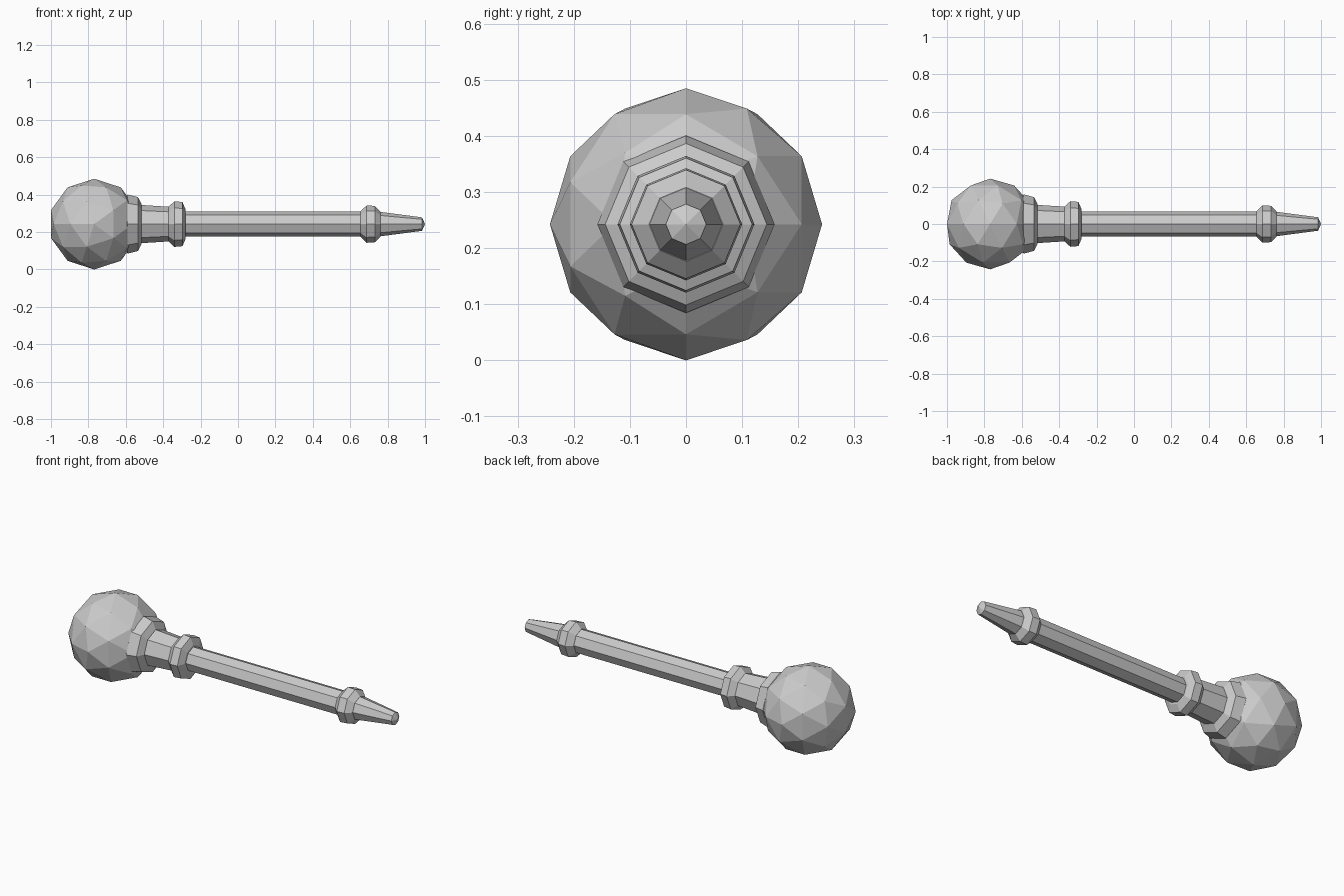
import bpy, bmesh, math
from mathutils import Matrix

cube = bpy.data.objects.get("Cube")
if cube:
    bpy.data.objects.remove(cube, do_unlink=True)

AXIS_Z = 0.2425   # height of the shaft axis, equal to the ball radius
SIDES = 8

grey = bpy.data.materials.new("plain grey")
grey.use_nodes = True
colour = (0.6, 0.6, 0.6, 1.0)
grey.diffuse_color = colour
grey.node_tree.nodes["Principled BSDF"].inputs["Base Color"].default_value = colour


def add_object(name, bm):
    bmesh.ops.recalc_face_normals(bm, faces=bm.faces[:])
    mesh = bpy.data.meshes.new(name)
    bm.to_mesh(mesh)
    bm.free()
    mesh.materials.append(grey)
    obj = bpy.data.objects.new(name, mesh)
    bpy.context.collection.objects.link(obj)
    return obj


def lathe(name, profile):
    """Closed eight-sided turning along x from (x, radius) pairs; radius 0 is a point."""
    bm = bmesh.new()
    rings = []
    for x, r in profile:
        count = SIDES if r > 0 else 1
        rings.append([bm.verts.new((x, r * math.sin(a), AXIS_Z + r * math.cos(a)))
                      for a in (2 * math.pi * i / SIDES for i in range(count))])
    for a, b in zip(rings, rings[1:]):
        for i in range(SIDES):
            j = (i + 1) % SIDES
            if len(b) == 1:
                bm.faces.new((a[i], a[j], b[0]))
            else:
                bm.faces.new((a[i], a[j], b[j], b[i]))
    for ring in (rings[0], rings[-1]):
        if len(ring) > 1:
            bm.faces.new(ring)
    return add_object(name, bm)


# Faceted ball head, its pole turned to the back
bm = bmesh.new()
bmesh.ops.create_icosphere(bm, subdivisions=2, radius=AXIS_Z)
bmesh.ops.transform(bm, verts=bm.verts[:],
                    matrix=Matrix.Translation((-0.769, 0, AXIS_Z))
                    @ Matrix.Rotation(-math.pi / 2, 4, 'X'))
add_object("ball_head", bm)

# Collar under the ball, neck, grip rings, shaft and tapered tip
lathe("ball_collar", [(-0.62, 0.12), (-0.59, 0.158), (-0.535, 0.144), (-0.515, 0.105)])
lathe("neck", [(-0.60, 0.106), (-0.515, 0.102), (-0.36, 0.092)])
lathe("upper_ring", [(-0.372, 0.092), (-0.34, 0.122), (-0.297, 0.118), (-0.28, 0.078)])
lathe("shaft", [(-0.30, 0.067), (0.67, 0.067)])
lathe("lower_ring", [(0.655, 0.068), (0.688, 0.1), (0.732, 0.097), (0.763, 0.066)])
lathe("tip", [(0.75, 0.066), (0.763, 0.065), (0.984, 0.036), (1.0, 0.0)])
